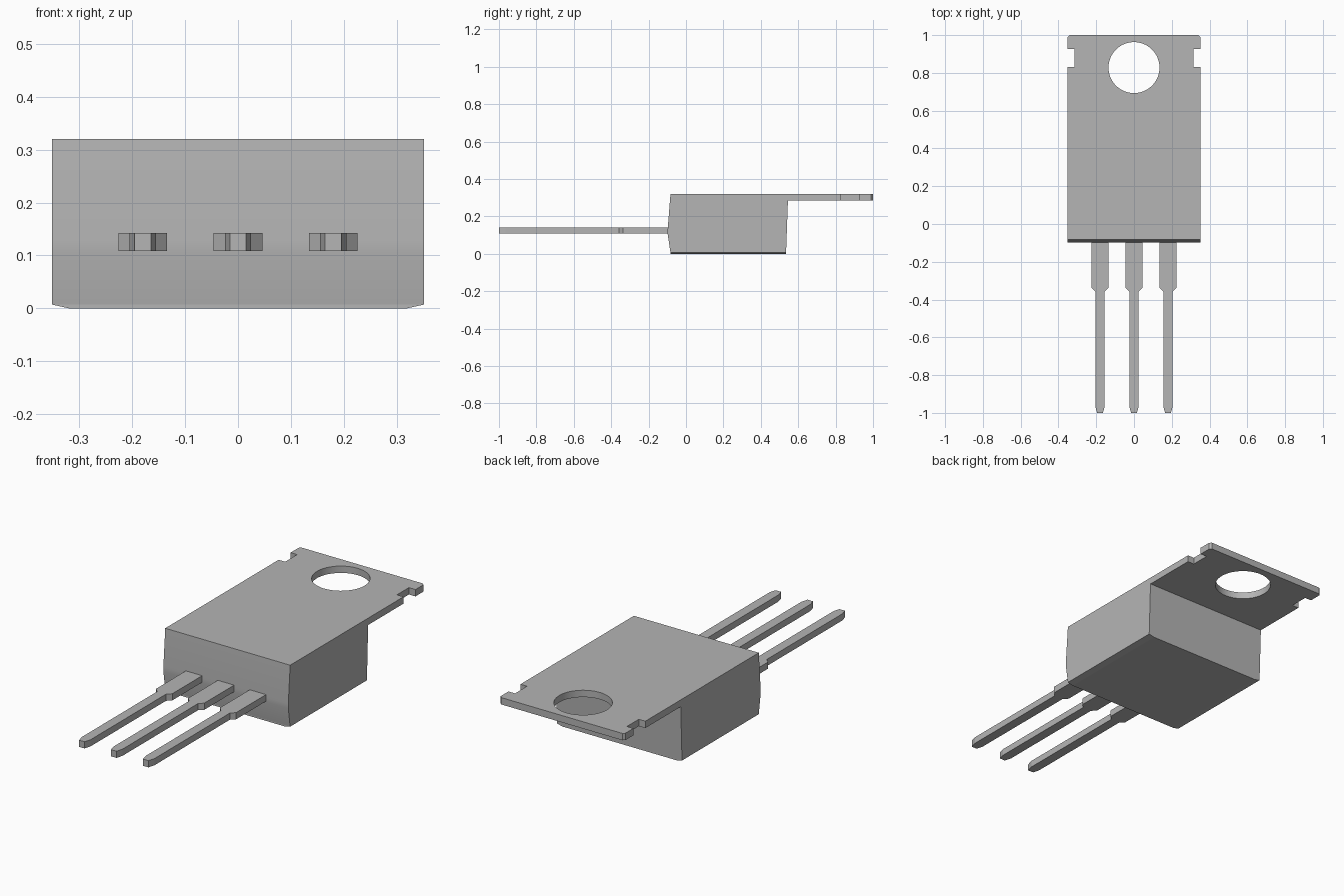
import bpy, bmesh, math
from mathutils import Matrix, Vector

if "Cube" in bpy.data.objects:
    bpy.data.objects.remove(bpy.data.objects["Cube"])

grey = bpy.data.materials.new("package grey")
grey.diffuse_color = (0.46, 0.46, 0.46, 1)
grey.use_nodes = True
grey.node_tree.nodes["Principled BSDF"].inputs["Base Color"].default_value = grey.diffuse_color


def make_object(name, bm):
    bmesh.ops.recalc_face_normals(bm, faces=bm.faces)
    mesh = bpy.data.meshes.new(name)
    bm.to_mesh(mesh)
    bm.free()
    mesh.materials.append(grey)
    ob = bpy.data.objects.new(name, mesh)
    bpy.context.collection.objects.link(ob)
    return ob


def prism(points, direction):
    """Extrude a closed outline into a solid."""
    bm = bmesh.new()
    face = bm.faces.new([bm.verts.new(p) for p in points])
    res = bmesh.ops.extrude_face_region(bm, geom=[face], use_keep_orig=True)
    verts = [v for v in res["geom"] if isinstance(v, bmesh.types.BMVert)]
    bmesh.ops.translate(bm, verts=verts, vec=direction)
    bmesh.ops.recalc_face_normals(bm, faces=bm.faces)
    return bm


# Body and mounting tab share one side profile (y, z)
W = 0.352
profile = [(-0.083, 0.32), (-0.098, 0.13), (-0.098, 0.105), (-0.083, 0.007),
           (0.535, 0.007), (0.545, 0.285), (1.0, 0.285), (1.0, 0.32)]
bm = prism([(-W, y, z) for y, z in profile], Vector((2 * W, 0, 0)))

# Clipped corners at the far end of the tab
corners = [e for e in bm.edges if all(v.co.y > 0.99 for v in e.verts)
           and abs(e.verts[0].co.z - e.verts[1].co.z) > 0.01]
bmesh.ops.bevel(bm, geom=corners, offset=0.01, segments=1, affect='EDGES')

# Shallow sloped side edges under the body
under = [f for f in bm.faces if all(v.co.z < 0.01 for v in f.verts)]
for f in bmesh.ops.extrude_discrete_faces(bm, faces=under)["faces"]:
    for v in f.verts:
        v.co.z = 0
        v.co.x *= 0.91

# Gently rounded front wall
bm.normal_update()
for f in bm.faces:
    c = f.calc_center_median()
    f.smooth = c.y < -0.05 and 0.01 < c.z < 0.31
body = make_object("body_and_tab", bm)

# Cutter: round screw hole plus two side notches
bm = bmesh.new()
bmesh.ops.create_cone(bm, cap_ends=True, segments=64, radius1=0.135, radius2=0.135,
                      depth=0.2, matrix=Matrix.Translation((0, 0.828, 0.3)))
for f in bm.faces:
    f.smooth = len(f.verts) == 4
for s in (-1, 1):
    bmesh.ops.create_cube(bm, size=1, matrix=Matrix.Translation((s * 0.365, 0.878, 0.3))
                          @ Matrix.Diagonal((0.1, 0.096, 0.2, 1)))
cutter = make_object("hole_cutter", bm)
cutter.hide_render = True
cutter.hide_viewport = True
cut = body.modifiers.new("hole and notches", 'BOOLEAN')
cut.operation = 'DIFFERENCE'
cut.solver = 'EXACT'
cut.object = cutter

# Three leads: wide shoulder, narrow pin, tapered tip
half = [(0.046, -0.085), (0.046, -0.337), (0.025, -0.358), (0.025, -0.965), (0.0155, -1.0)]
outline = half + [(-x, y) for x, y in reversed(half)]
for name, cx in (("left_lead", -0.18), ("middle_lead", 0), ("right_lead", 0.18)):
    make_object(name, prism([(cx + x, y, 0.108) for x, y in outline], Vector((0, 0, 0.034))))
